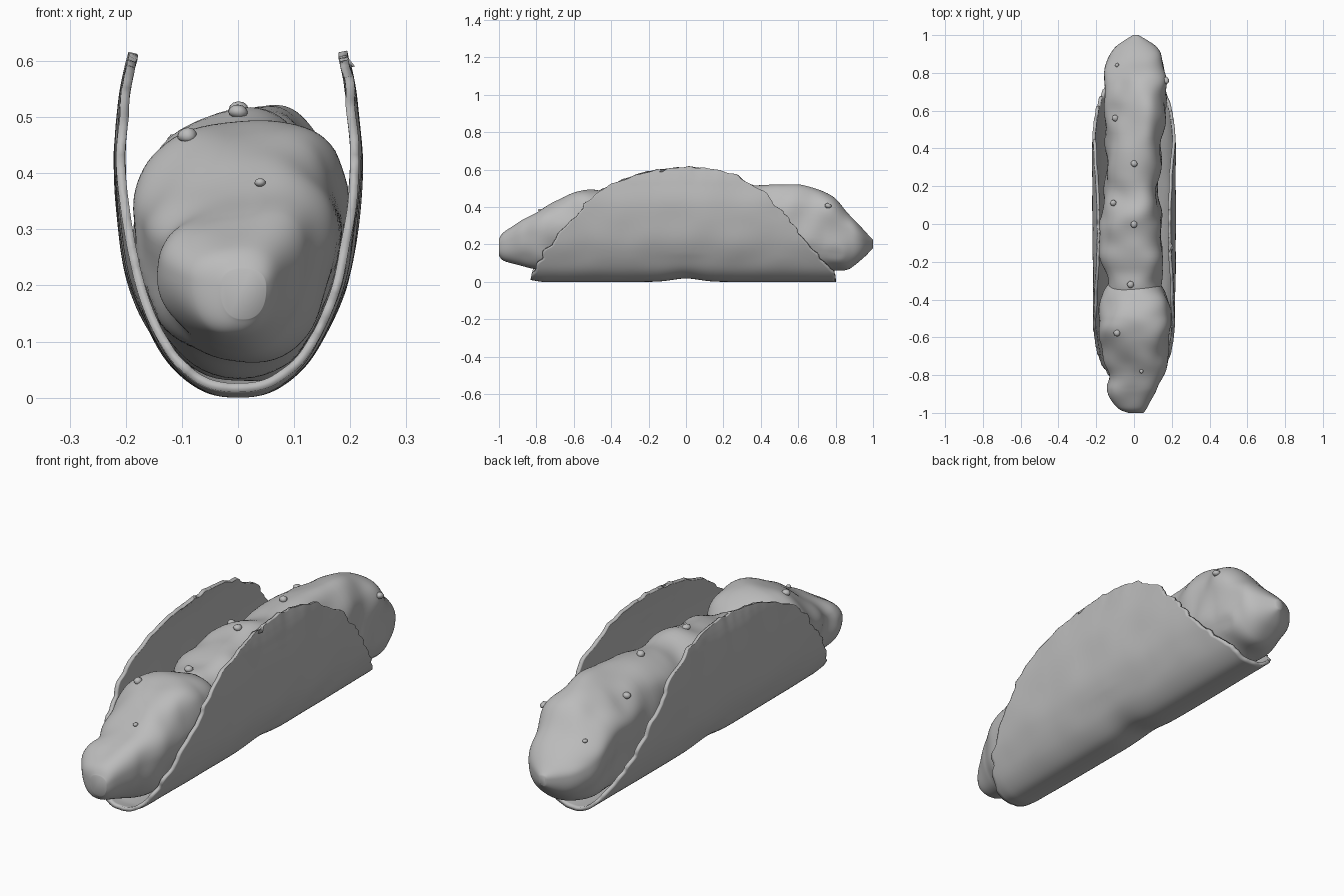
import bpy, bmesh, math, random
from mathutils import Vector, noise
from mathutils.bvhtree import BVHTree

random.seed(4)
if "Cube" in bpy.data.objects:
    bpy.data.objects.remove(bpy.data.objects["Cube"])

grey = bpy.data.materials.new("plain grey")
grey.use_nodes = True
grey.diffuse_color = (0.5, 0.5, 0.5, 1)
grey.node_tree.nodes["Principled BSDF"].inputs["Base Color"].default_value = (0.5, 0.5, 0.5, 1)


def spline(rows, u):
    """Catmull-Rom point through rows, u from 0 to 1."""
    u *= len(rows) - 1
    i = min(int(u), len(rows) - 2)
    t = u - i
    a, b, c, d = (rows[max(0, min(len(rows) - 1, i + k))] for k in (-1, 0, 1, 2))
    return [q + t / 2 * (r - p + t * (2 * p - 5 * q + 4 * r - s + t * (3 * (q - r) + s - p)))
            for p, q, r, s in zip(a, b, c, d)]


def lookup(table, key):
    """Linear interpolation in (key, value) pairs."""
    for (k0, v0), (k1, v1) in zip(table, table[1:]):
        if key <= k1:
            return v0 + (v1 - v0) * max(0, key - k0) / (k1 - k0)
    return table[-1][1]


def finish(name, bm):
    bmesh.ops.recalc_face_normals(bm, faces=bm.faces)
    mesh = bpy.data.meshes.new(name)
    bm.to_mesh(mesh)
    bm.free()
    mesh.materials.append(grey)
    mesh.shade_smooth()
    obj = bpy.data.objects.new(name, mesh)
    bpy.context.collection.objects.link(obj)
    return obj


def skin(bm, rings, closed):
    """Join rows of vertices with quads."""
    for a, b in zip(rings, rings[1:]):
        n = len(a)
        for j in range(n if closed else n - 1):
            k = (j + 1) % n
            bm.faces.new((a[j], a[k], b[k], b[j]))


# Folded shell: half profile (x, z) and the front and back rim by height
HALF = [(0, 0), (.06, .01), (.115, .05), (.155, .11), (.193, .2),
        (.212, .3), (.222, .42), (.213, .52), (.205, .57), (.195, .612)]
FRONT_RIM = [(0, -.83), (.04, -.82), (.16, -.75), (.34, -.61), (.49, -.46),
             (.53, -.38), (.58, -.25), (.6, -.16), (.612, -.06)]
BACK_RIM = [(0, .8), (.05, .79), (.2, .65), (.36, .53), (.49, .41),
            (.525, .35), (.575, .26), (.6, .16), (.612, .07)]
PROFILE = [(-x, z) for x, z in HALF[:0:-1]] + HALF


def narrowing(y):
    """The shell closes a little towards its ends."""
    return 1 - (.03 if y > 0 else .045) * (y / .7) ** 2


def build_shell():
    bm = bmesh.new()
    rows = []
    around, along = 150, 100
    for i in range(around + 1):
        x, z = spline(PROFILE, i / around)
        z = max(z, 0)
        f, b = lookup(FRONT_RIM, z), lookup(BACK_RIM, z)
        ragged = .024 * min(1, .2 + z * 5)
        f += ragged * noise.noise(Vector((x * 30, z * 30, 1)))
        b += ragged * noise.noise(Vector((x * 30, z * 30, 8)))
        row = []
        for j in range(along + 1):
            y = f + (b - f) * j / along
            bump = .005 * noise.noise(Vector((x * 6, y * 6, z * 6))) * min(1, z * 8)
            low = max(0, 1 - z / .15)
            lift = low * (.018 * math.exp(-(y / .1) ** 2) + .01 * max(0, -y - .77) / .06)
            crimp = .014 * noise.noise(Vector((y * 20, x, 3))) * max(0, z - .5) * 9
            row.append(bm.verts.new((x * narrowing(y) + bump, y, z + lift + crimp)))
        rows.append(row)
    skin(bm, rows, False)
    shell = finish("folded_shell", bm)
    # Make the normals point outward before thickening inward
    lowest = min(shell.data.polygons, key=lambda p: p.center.z)
    if lowest.normal.z > 0:
        shell.data.flip_normals()
    wall = shell.modifiers.new("thickness", "SOLIDIFY")
    wall.thickness = .016
    wall.offset = -1


def shell_inside(y, z):
    """Half width left for the filling at this height."""
    width = lookup([(h, w) for w, h in HALF], max(0, z - .014))
    return width * narrowing(y) - .013


# Filling sections: y, centre x, half width, bottom, top, sideways tilt
FRONT_LUMP = [(-1, .01, .04, .14, .23, 0), (-.97, -.01, .08, .11, .275, .1),
              (-.88, -.01, .125, .09, .335, .1), (-.78, .01, .155, .08, .38, .1),
              (-.6, 0, .185, .055, .478, .2), (-.47, 0, .19, .04, .502, .2),
              (-.36, 0, .165, .04, .45, .2), (-.25, 0, .1, .1, .36, .1)]
REAR_LUMP = [(-.5, 0, .1, .15, .37, .1), (-.4, 0, .14, .06, .42, .1),
             (-.28, .005, .145, .045, .45, .1), (-.12, -.015, .16, .04, .485, .1),
             (.04, -.015, .155, .04, .515, .1), (.2, -.01, .14, .04, .5, .1),
             (.4, 0, .148, .04, .52, .2), (.62, .005, .16, .045, .515, .4),
             (.75, .01, .165, .05, .48, .3), (.86, .01, .145, .075, .37, .2),
             (.94, .01, .105, .12, .29, .1), (1, .01, .015, .18, .225, 0)]


def power(v, e):
    return math.copysign(abs(v) ** e, v)


def build_filling(name, sections):
    bm = bmesh.new()
    rings = []
    steps, sides = 90, 72
    for i in range(steps + 1):
        y, cx, w, bottom, top, tilt = spline(sections, i / steps)
        mid = bottom + .62 * (top - bottom)
        ends = min(1, (1.0 - abs(y)) * 8)
        ring = []
        for j in range(sides):
            t = math.tau * j / sides
            c, s = power(math.cos(t), .85), power(math.sin(t), .85)
            x = cx + w * c
            z = mid + s * (top - mid if s > 0 else mid - bottom)
            z += tilt * (x - .05) * max(0, s)
            lump = .022 * ends * noise.noise(Vector((x * 7, y * 8, z * 7)))
            x, z = x + c * lump, z + s * lump
            # Keep the filling inside the shell walls
            z = max(z, .03)
            limit = shell_inside(y, z)
            ring.append(bm.verts.new((max(-limit, min(limit, x)), y, z)))
        rings.append(ring)
    skin(bm, rings, True)
    bm.faces.new(rings[0])
    bm.faces.new(rings[-1])
    return finish(name, bm)


build_shell()
lumps = [build_filling("front_filling", FRONT_LUMP), build_filling("rear_filling", REAR_LUMP)]

# Crumbs resting on the filling
joined = bmesh.new()
for lump in lumps:
    joined.from_mesh(lump.data)
surface = BVHTree.FromBMesh(joined)
joined.free()
CRUMBS = [(-.09, .84), (.19, .76), (-.1, .56), (0, .32), (-.11, .11),
          (0, 0), (-.02, -.32), (-.09, -.58), (.04, -.78)]
for n, (x, y) in enumerate(CRUMBS):
    spot = surface.ray_cast(Vector((x, y, 1)), Vector((0, 0, -1)))[0]
    if spot is None:
        spot = surface.find_nearest(Vector((x, y, .41)))[0]
    bm = bmesh.new()
    bmesh.ops.create_icosphere(bm, subdivisions=2, radius=.018 if 0 < n < 8 else .011)
    for v in bm.verts:
        v.co *= 1 + .3 * noise.noise(v.co * 40 + Vector((n, n, n)))
        v.co.z *= .75
    crumb = finish("crumb_%d" % (n + 1), bm)
    crumb.location = spot + Vector((0, 0, .004))
    crumb.rotation_euler.z = random.uniform(0, math.tau)
